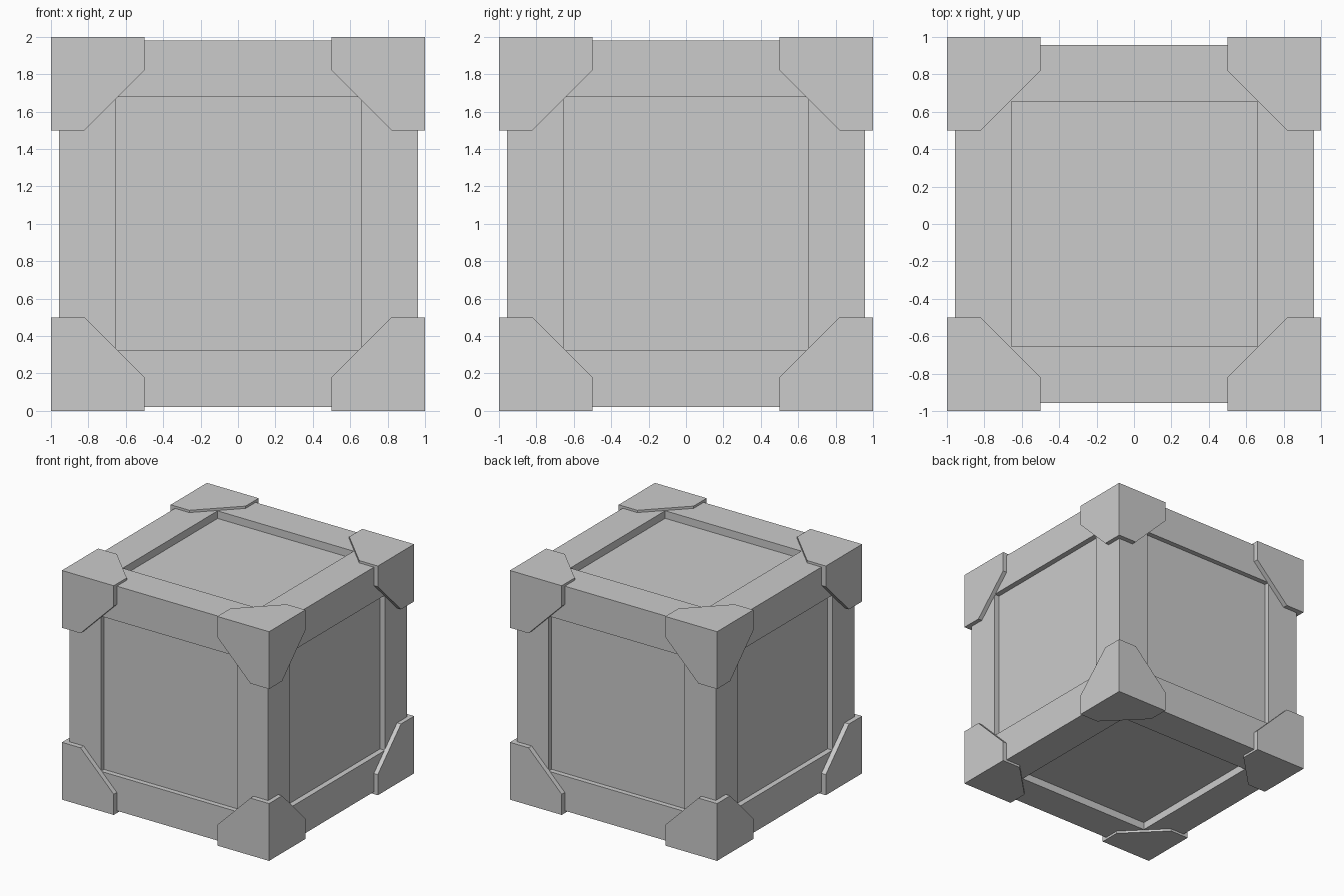
import bpy, bmesh
from mathutils import Vector

if "Cube" in bpy.data.objects:
    bpy.data.objects.remove(bpy.data.objects["Cube"])

HALF = Vector((0.96, 0.957, 0.98))     # crate body half sizes
DEPTH = Vector((0.048, 0.044, 0.066))  # panel recess per axis
CENTRE = (0, 0, 1)


def add_object(name, bm):
    bmesh.ops.recalc_face_normals(bm, faces=bm.faces)
    mesh = bpy.data.meshes.new(name)
    bm.to_mesh(mesh)
    bm.free()
    obj = bpy.data.objects.new(name, mesh)
    obj.location = CENTRE
    bpy.context.collection.objects.link(obj)
    return obj


# Crate body: box with a recessed square panel in every side
bm = bmesh.new()
bmesh.ops.create_cube(bm, size=2)
bmesh.ops.scale(bm, vec=HALF, verts=bm.verts)
bm.normal_update()
panels = list(bm.faces)
bmesh.ops.inset_individual(bm, faces=panels, thickness=0.303, use_even_offset=True)
bm.normal_update()
for face in panels:
    normal = face.normal.copy()
    axis = max(range(3), key=lambda i: abs(normal[i]))
    floor = bmesh.ops.extrude_discrete_faces(bm, faces=[face])["faces"][0]
    step = Vector((0, 0, 0))
    step[axis] = -DEPTH[axis] if normal[axis] > 0 else DEPTH[axis]
    bmesh.ops.translate(bm, vec=step, verts=floor.verts)
bmesh.ops.remove_doubles(bm, verts=bm.verts, dist=0.0001)
body = add_object("crate_body", bm)
body.location.x = 0.002

# Corner guards: three chamfered plates meeting at a corner, mirrored to all eight
PROFILE = [(1, 1), (0.5, 1), (0.5, 0.82), (0.82, 0.5), (1, 0.5)]
bm = bmesh.new()
for axis in range(3):
    verts = []
    for a, b in PROFILE:
        co = [0, 0, 0]
        co[axis], co[(axis + 1) % 3], co[(axis + 2) % 3] = 1, a, b
        verts.append(bm.verts.new(co))
    bm.faces.new(verts)
bmesh.ops.remove_doubles(bm, verts=bm.verts, dist=0.0001)

# Inner skin sits just under the body surface
outer_faces = list(bm.faces)
rim = [e for e in bm.edges if e.is_boundary]
inner = {}
for v in list(bm.verts):
    inner[v] = bm.verts.new([min(v.co[i], HALF[i] - 0.004) for i in range(3)])
for f in outer_faces:
    bm.faces.new([inner[v] for v in reversed(f.verts)])
for e in rim:
    a, b = e.verts
    bm.faces.new((a, b, inner[b], inner[a]))

guards = add_object("corner_guards", bm)
mirror = guards.modifiers.new("Mirror", 'MIRROR')
mirror.use_axis = (True, True, True)
